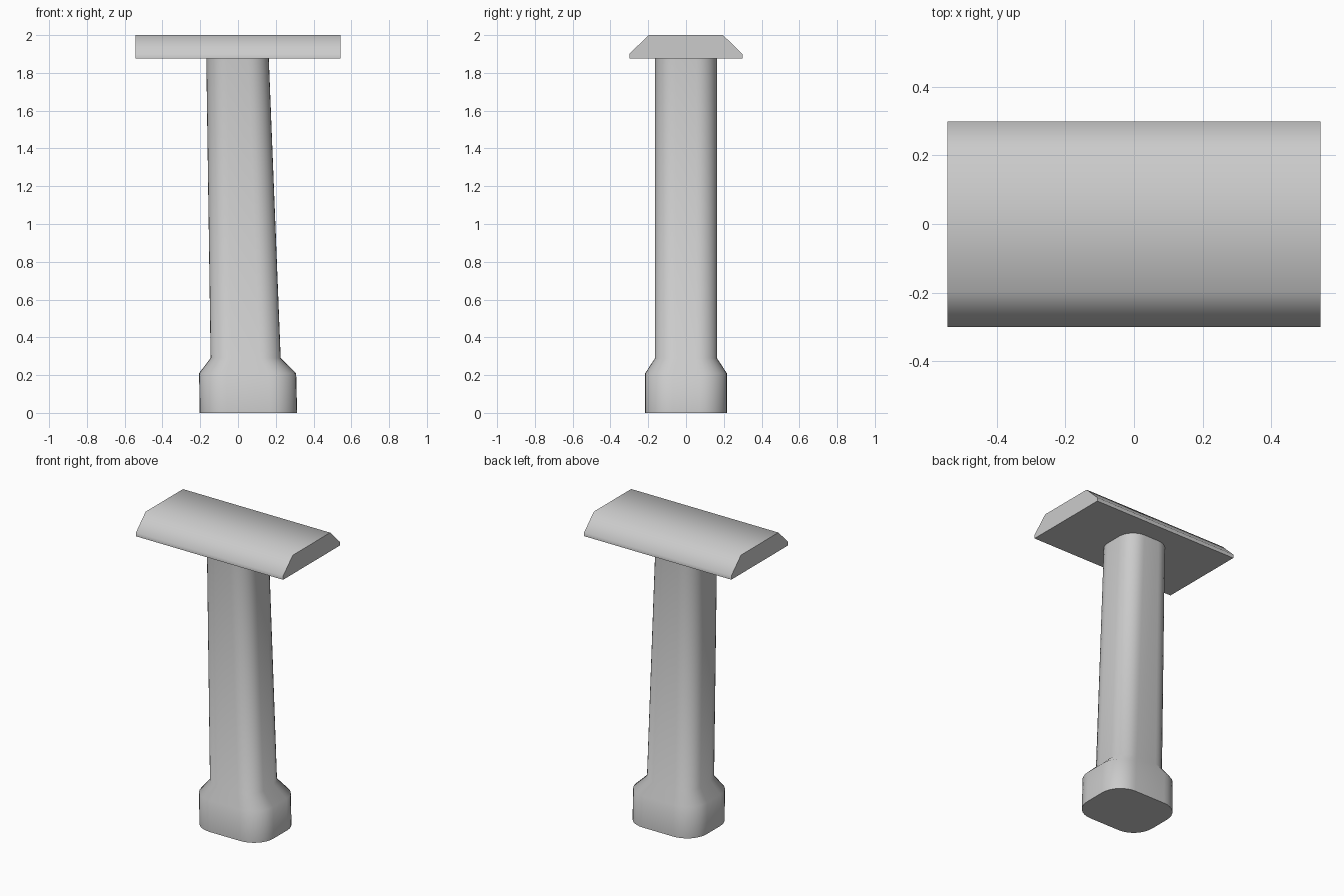
import bpy, bmesh
from math import radians, sin, cos, pi

if "Cube" in bpy.data.objects:
    bpy.data.objects.remove(bpy.data.objects["Cube"])


def finish(bm, name):
    bmesh.ops.recalc_face_normals(bm, faces=bm.faces)
    mesh = bpy.data.meshes.new(name)
    bm.to_mesh(mesh)
    bm.free()
    obj = bpy.data.objects.new(name, mesh)
    bpy.context.collection.objects.link(obj)
    bpy.ops.object.select_all(action='DESELECT')
    obj.select_set(True)
    bpy.context.view_layer.objects.active = obj
    bpy.ops.object.shade_smooth_by_angle(angle=radians(60))
    return obj


def loft(name, rings):
    # Skin matching loops of points and close both ends
    bm = bmesh.new()
    loops = [[bm.verts.new(p) for p in ring] for ring in rings]
    n = len(loops[0])
    for a, b in zip(loops, loops[1:]):
        for i in range(n):
            j = (i + 1) % n
            bm.faces.new((a[i], a[j], b[j], b[i]))
    bm.faces.new(loops[0][::-1])
    bm.faces.new(loops[-1])
    return finish(bm, name)


def rounded_section(x0, x1, hy, r, z, seg=8):
    corners = [(x1 - r, hy - r), (x0 + r, hy - r), (x0 + r, r - hy), (x1 - r, r - hy)]
    pts = []
    for k, (cx, cy) in enumerate(corners):
        for i in range(seg + 1):
            t = (k + i / seg) * pi / 2
            pts.append((cx + r * cos(t), cy + r * sin(t), z))
    return pts


# Handle: leaning tapered shaft flaring into a thicker butt
loft("handle", [
    rounded_section(-0.203, 0.313, 0.216, 0.145, 0.0),
    rounded_section(-0.206, 0.308, 0.216, 0.145, 0.21),
    rounded_section(-0.145, 0.226, 0.164, 0.11, 0.29),
    rounded_section(-0.168, 0.163, 0.164, 0.11, 1.877),
])

# Head: bevelled bar running along x
profile = [(-0.3, 1.875), (0.298, 1.875), (0.298, 1.9),
           (0.196, 2.0), (-0.198, 2.0), (-0.3, 1.9)]
loft("head", [[(x, y, z) for y, z in profile] for x in (-0.543, 0.543)])
